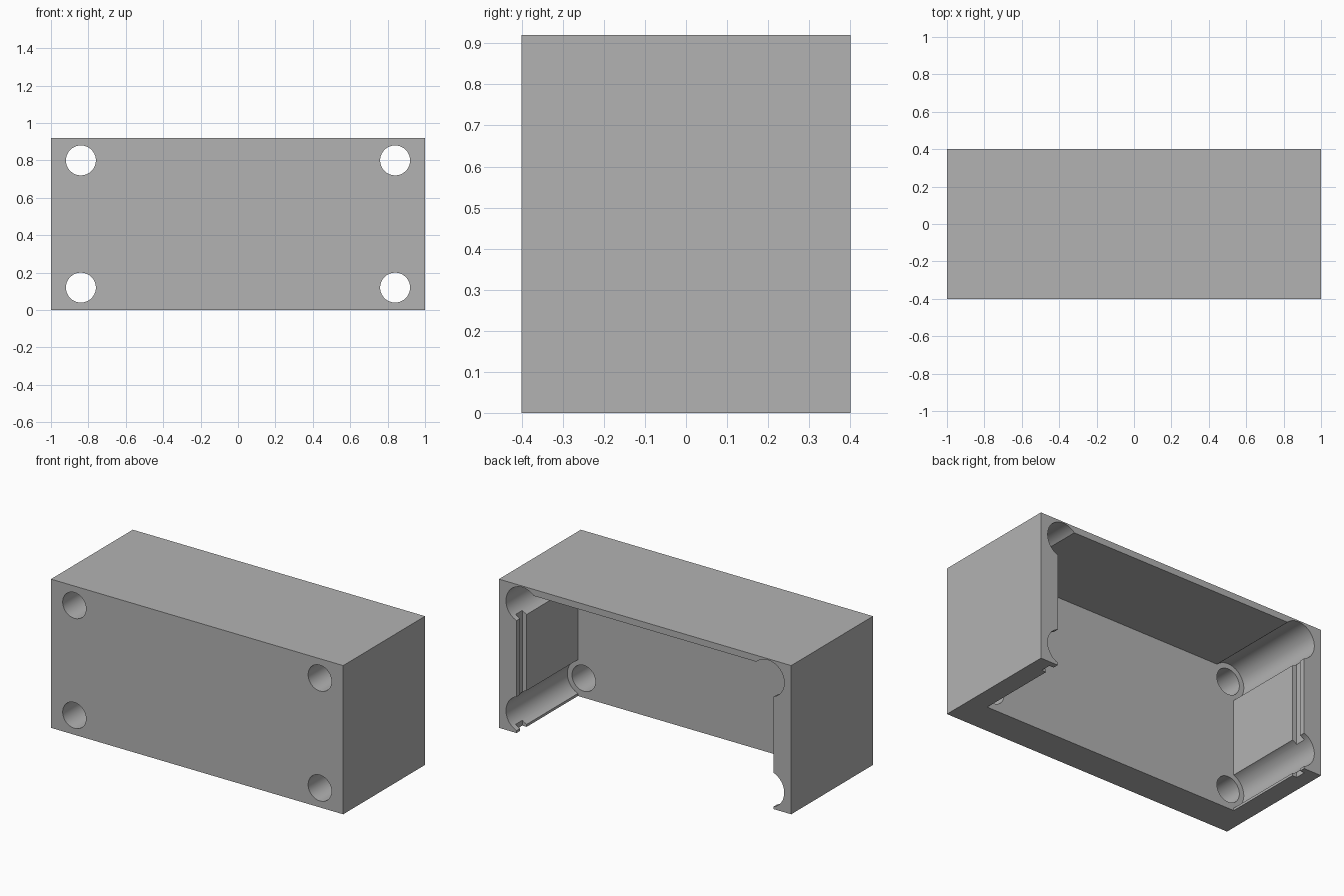
import bpy
import math

cube = bpy.data.objects.get("Cube")
if cube:
    bpy.data.objects.remove(cube, do_unlink=True)

# Single plain grey material
grey = bpy.data.materials.new("light_grey")
grey.use_nodes = True
colour = (0.45, 0.45, 0.45, 1)
grey.diffuse_color = colour
grey.node_tree.nodes["Principled BSDF"].inputs["Base Color"].default_value = colour


def block(name, low, high):
    """Axis-aligned box between two corners."""
    centre = [(a + b) / 2 for a, b in zip(low, high)]
    bpy.ops.mesh.primitive_cube_add(size=1, location=centre)
    obj = bpy.context.object
    obj.name = name
    obj.scale = [b - a for a, b in zip(low, high)]
    bpy.ops.object.transform_apply(location=True, rotation=True, scale=True)
    return obj


def rod(name, radius, x, z, y0, y1):
    """Cylinder running front to back."""
    bpy.ops.mesh.primitive_cylinder_add(
        vertices=64, radius=radius, depth=y1 - y0,
        location=(x, (y0 + y1) / 2, z), rotation=(math.pi / 2, 0, 0))
    obj = bpy.context.object
    obj.name = name
    bpy.ops.object.transform_apply(location=True, rotation=True, scale=True)
    return obj


def carve(target, cutter):
    """Subtract the cutter, then discard it."""
    cutter.hide_render = True
    mod = target.modifiers.new("carve", "BOOLEAN")
    mod.operation = "DIFFERENCE"
    mod.solver = "EXACT"
    mod.object = cutter
    bpy.context.view_layer.objects.active = target
    bpy.ops.object.modifier_apply(modifier=mod.name)
    bpy.data.objects.remove(cutter, do_unlink=True)


# Outer shell, hollow from the back and from below
shell = block("housing_shell", (-1, -0.4, 0), (1, 0.4, 0.92))
shell.data.materials.append(grey)
inner_x, inner_y, ceiling = 0.88, -0.2, 0.88
carve(shell, block("cavity", (-inner_x, inner_y, -0.2), (inner_x, 0.6, ceiling)))

for side in (-1, 1):
    # Upright slot near the rear edge of each side wall
    xs = sorted((side * 0.8, side * 0.91))
    carve(shell, block("slot", (xs[0], 0.3, -0.1), (xs[1], 0.365, 0.86)))
    for z in (0.12, 0.8):
        # Wide channel behind the front wall, and a bolt hole through it
        carve(shell, rod("channel", 0.112, side * 0.84, z, inner_y, 0.6))
        carve(shell, rod("bolt_hole", 0.08, side * 0.84, z, -0.6, 0.5))

# Smooth bores with crisp edges
bpy.ops.object.select_all(action="DESELECT")
shell.select_set(True)
bpy.context.view_layer.objects.active = shell
bpy.ops.object.shade_smooth_by_angle(angle=math.radians(30))
